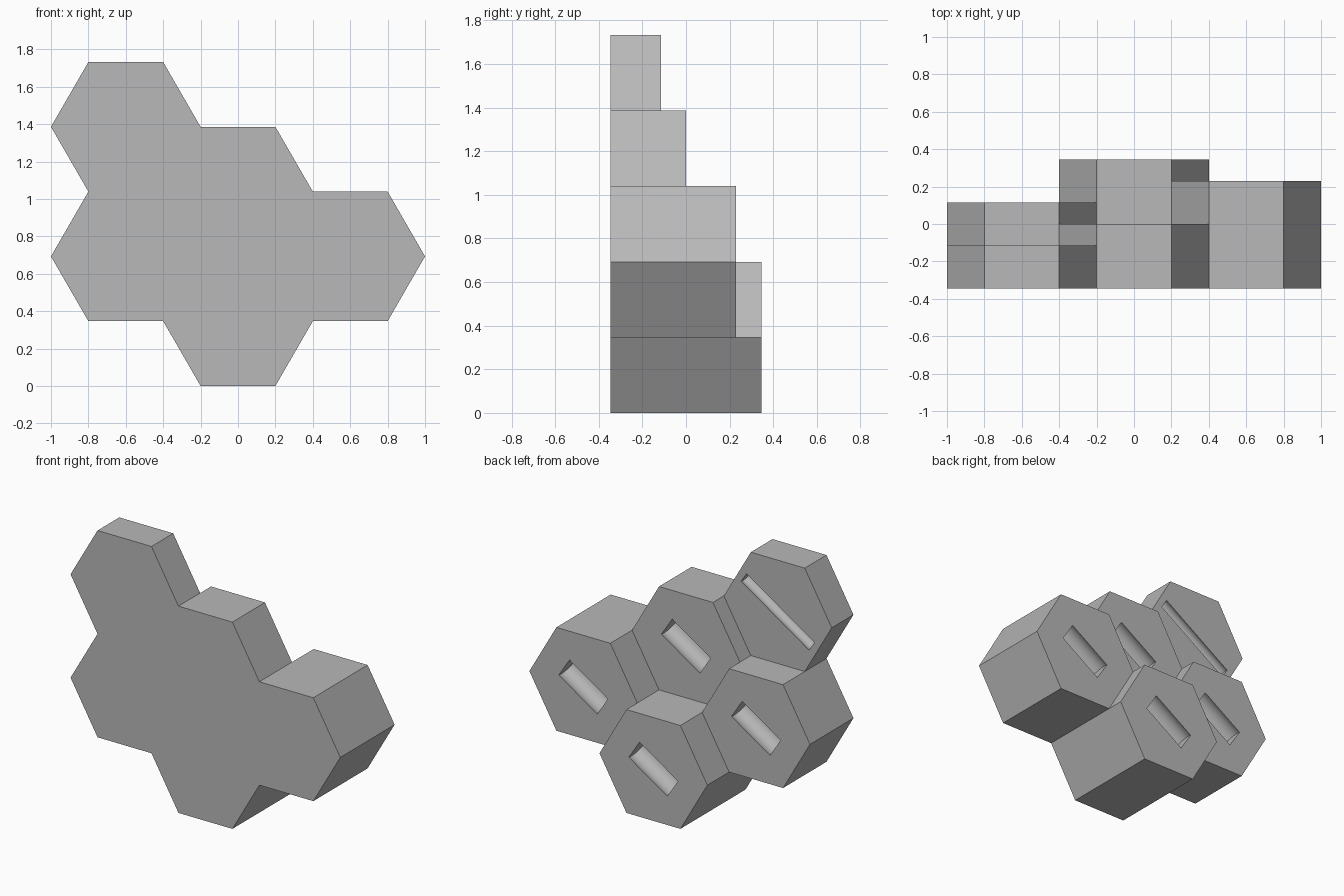
import bpy
import bmesh
from math import sin, cos, pi, asin, sqrt, radians
from mathutils import Vector

cube = bpy.data.objects.get("Cube")
if cube:
    bpy.data.objects.remove(cube, do_unlink=True)

RADIUS = 0.4
PITCH = RADIUS * sqrt(3)
FRONT = -0.345
STEP = 0.115

# Column, height in half cells, depth in steps
LAYOUT = [(-1, 4, 2), (0, 3, 3), (-1, 2, 4), (1, 2, 5), (0, 1, 6)]
cells = [(c * 1.5 * RADIUS, h * PITCH / 2, FRONT + d * STEP) for c, h, d in LAYOUT]

# One grey for the whole block
grey = bpy.data.materials.new("plain_grey")
grey.use_nodes = True
colour = (0.48, 0.48, 0.48, 1)
grey.diffuse_color = colour
grey.node_tree.nodes["Principled BSDF"].inputs["Base Color"].default_value = colour

bm = bmesh.new()


def face(points):
    return bm.faces.new([bm.verts.new(p) for p in points])


def edge_loop(points):
    verts = [bm.verts.new(p) for p in points]
    return [bm.edges.new((v, verts[i - 1])) for i, v in enumerate(verts)]


def corner(cx, cz, i, y):
    a = i * pi / 3
    return Vector((cx + RADIUS * cos(a), y, cz + RADIUS * sin(a)))


def back_of_neighbour(cx, cz, i):
    # Back plane of the cell across side i, or the front plane if there is none
    a = (i + 0.5) * pi / 3
    nx, nz = cx + PITCH * cos(a), cz + PITCH * sin(a)
    for x, z, y in cells:
        if abs(x - nx) + abs(z - nz) < 0.01:
            return y
    return FRONT


def groove(cx, cz, back, length, radius, sunk, segments=20):
    # Round-bottomed diagonal slot with flat ends; returns its rim
    along = Vector((cos(radians(33)), 0, sin(radians(33))))
    across = Vector((-along.z, 0, along.x))
    lip = asin(sunk / radius)
    ends = []
    for side in (-1, 1):
        centre = Vector((cx, back - sunk, cz)) + along * side * length / 2
        arc = []
        for k in range(segments + 1):
            a = -lip + (pi + 2 * lip) * k / segments
            arc.append(centre + across * radius * cos(a) - Vector((0, radius * sin(a), 0)))
        face(arc)
        ends.append(arc)
    low, high = ends
    for k in range(segments):
        face((low[k], low[k + 1], high[k + 1], high[k]))
    return [low[0], low[-1], high[-1], high[0]]


for n, (cx, cz, back) in enumerate(cells):
    # Front hexagon
    face([corner(cx, cz, i, FRONT) for i in range(6)])
    # Exposed side walls
    for i in range(6):
        start = back_of_neighbour(cx, cz, i)
        if start < back - 0.01:
            face((corner(cx, cz, i, start), corner(cx, cz, i + 1, start),
                  corner(cx, cz, i + 1, back), corner(cx, cz, i, back)))
    # Back hexagon with its slot; the thinnest cell has a long narrow one
    if n == 0:
        rim = groove(cx, cz, back, 0.6, 0.043, 0.022)
    else:
        rim = groove(cx, cz, back, 0.34, 0.08, 0.033)
    edges = edge_loop([corner(cx, cz, i, back) for i in range(6)]) + edge_loop(rim)
    bmesh.ops.triangle_fill(bm, edges=edges, use_beauty=True, normal=(0, 1, 0))

bmesh.ops.remove_doubles(bm, verts=bm.verts[:], dist=0.0005)
bmesh.ops.recalc_face_normals(bm, faces=bm.faces[:])

mesh = bpy.data.meshes.new("stepped_hexagon_block")
bm.to_mesh(mesh)
bm.free()
mesh.materials.append(grey)
block = bpy.data.objects.new("stepped_hexagon_block", mesh)
bpy.context.collection.objects.link(block)

bpy.ops.object.select_all(action='DESELECT')
block.select_set(True)
bpy.context.view_layer.objects.active = block
bpy.ops.object.shade_smooth_by_angle(angle=radians(30))
